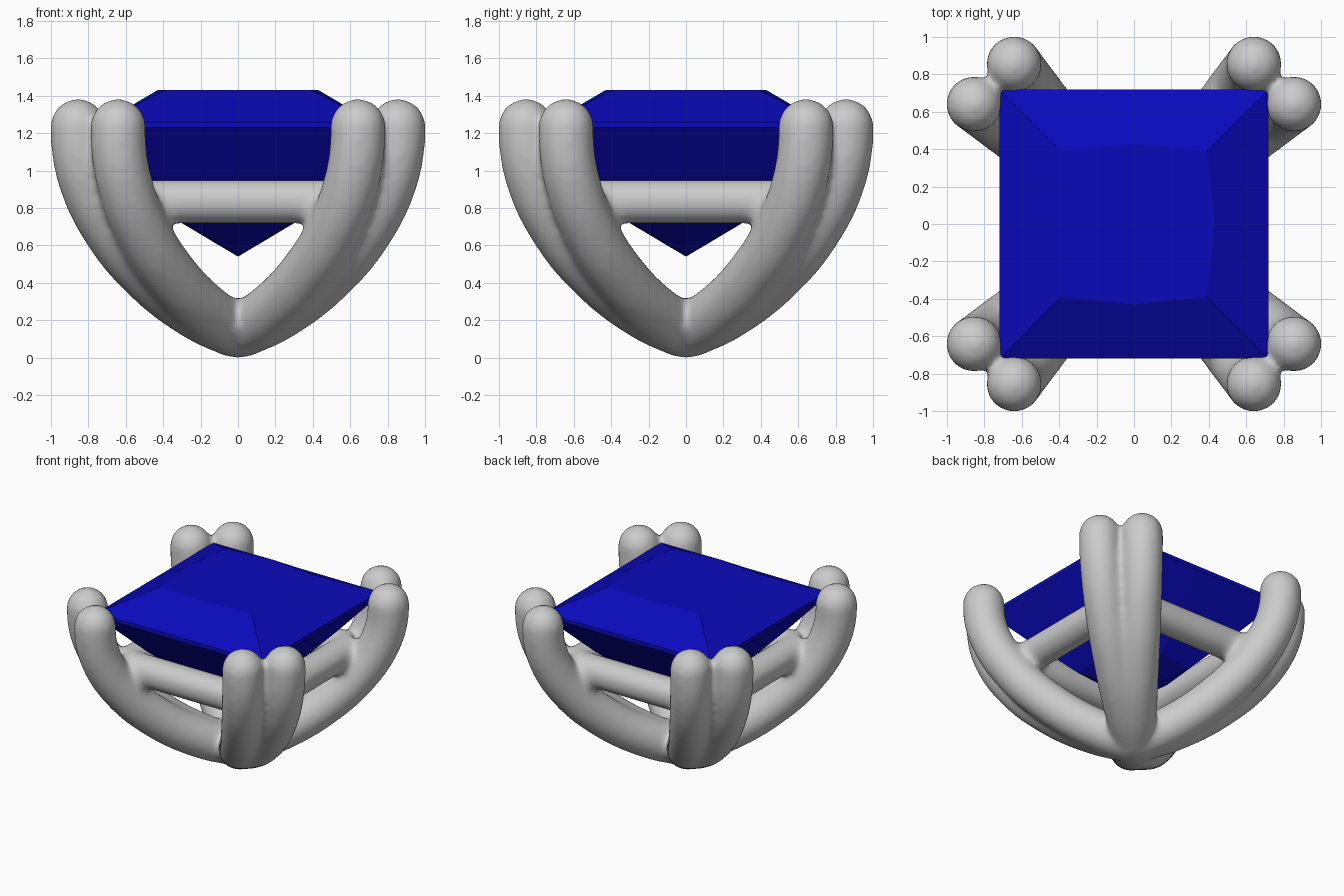
import bpy, bmesh
from mathutils import Vector

if "Cube" in bpy.data.objects:
    bpy.data.objects.remove(bpy.data.objects["Cube"])

R = 0.15          # prong radius
# prong profile: distance along its main axis, height
PATH = [(0, 0.14), (0.21, 0.235), (0.5, 0.46), (0.70, 0.71), (0.81, 0.94), (0.85, 1.12), (0.855, 1.235)]


def tube(points, radius):
    """Smooth capped tube through the points, as a mesh object."""
    cu = bpy.data.curves.new("tube", 'CURVE')
    cu.dimensions = '3D'
    cu.bevel_depth = radius
    cu.bevel_resolution = 6
    cu.resolution_u = 8
    cu.use_fill_caps = True
    sp = cu.splines.new('BEZIER')
    sp.bezier_points.add(len(points) - 1)
    for bp, p in zip(sp.bezier_points, points):
        bp.co = p
        bp.handle_left_type = bp.handle_right_type = 'AUTO'
    ob = bpy.data.objects.new("tube", cu)
    bpy.context.collection.objects.link(ob)
    bpy.ops.object.select_all(action='DESELECT')
    ob.select_set(True)
    bpy.context.view_layer.objects.active = ob
    bpy.ops.object.convert(target='MESH')
    return bpy.context.object


def ball(p, radius):
    bpy.ops.mesh.primitive_uv_sphere_add(segments=32, ring_count=16, radius=radius, location=p)
    return bpy.context.object


parts = [ball((0, 0, 0.148), R)]

# Four pairs of prongs with rounded tips
for sx in (1, -1):
    for sy in (1, -1):
        for kx, ky in ((1, 0.75), (0.75, 1)):
            pts = [(sx * kx * d, sy * ky * d, z) for d, z in PATH]
            parts += [tube(pts, R), ball(pts[-1], R)]

# Four cross bars under the stone
B, BZ = 0.57, 0.835
for s in (1, -1):
    parts.append(tube([(-B, s * B, BZ), (B, s * B, BZ)], 0.119))
    parts.append(tube([(s * B, -B, BZ), (s * B, B, BZ)], 0.119))

# Fuse the metal into one softly blended body
bpy.ops.object.select_all(action='DESELECT')
for ob in parts:
    ob.select_set(True)
bpy.context.view_layer.objects.active = parts[0]
bpy.ops.object.join()
setting = bpy.context.object
setting.name = "prong_setting"
bpy.ops.object.transform_apply(location=True, rotation=True, scale=True)
rm = setting.modifiers.new("fuse", 'REMESH')
rm.mode = 'VOXEL'
rm.voxel_size = 0.02
rm.use_smooth_shade = True
sm = setting.modifiers.new("soften", 'SMOOTH')
sm.factor = 0.5
sm.iterations = 20

# Square-cut stone: rings of (corner half-size, mid-edge half-size, height)
RINGS = [(0.39, 0.43, 1.43), (0.72, 0.72, 1.26), (0.72, 0.72, 1.23), (0.50, 0.53, 0.97), (0.28, 0.31, 0.725)]
bm = bmesh.new()
loops = []
for c, m, z in RINGS:
    xy = [(c, c), (0, m), (-c, c), (-m, 0), (-c, -c), (0, -m), (c, -c), (m, 0)]
    loops.append([bm.verts.new((x, y, z)) for x, y in xy])
bm.faces.new(loops[0])
for a, b in zip(loops, loops[1:]):
    for i in range(8):
        j = (i + 1) % 8
        bm.faces.new((a[i], b[i], b[j], a[j]))
tip = bm.verts.new((0, 0, 0.54))
for i in range(8):
    bm.faces.new((loops[-1][i], tip, loops[-1][(i + 1) % 8]))
bmesh.ops.recalc_face_normals(bm, faces=bm.faces)
me = bpy.data.meshes.new("gemstone")
bm.to_mesh(me)
bm.free()
gem = bpy.data.objects.new("gemstone", me)
bpy.context.collection.objects.link(gem)
mat = bpy.data.materials.new("blue_stone")
mat.diffuse_color = (0.003, 0.003, 0.5, 1)
mat.use_nodes = True
mat.node_tree.nodes["Principled BSDF"].inputs["Base Color"].default_value = mat.diffuse_color
me.materials.append(mat)
